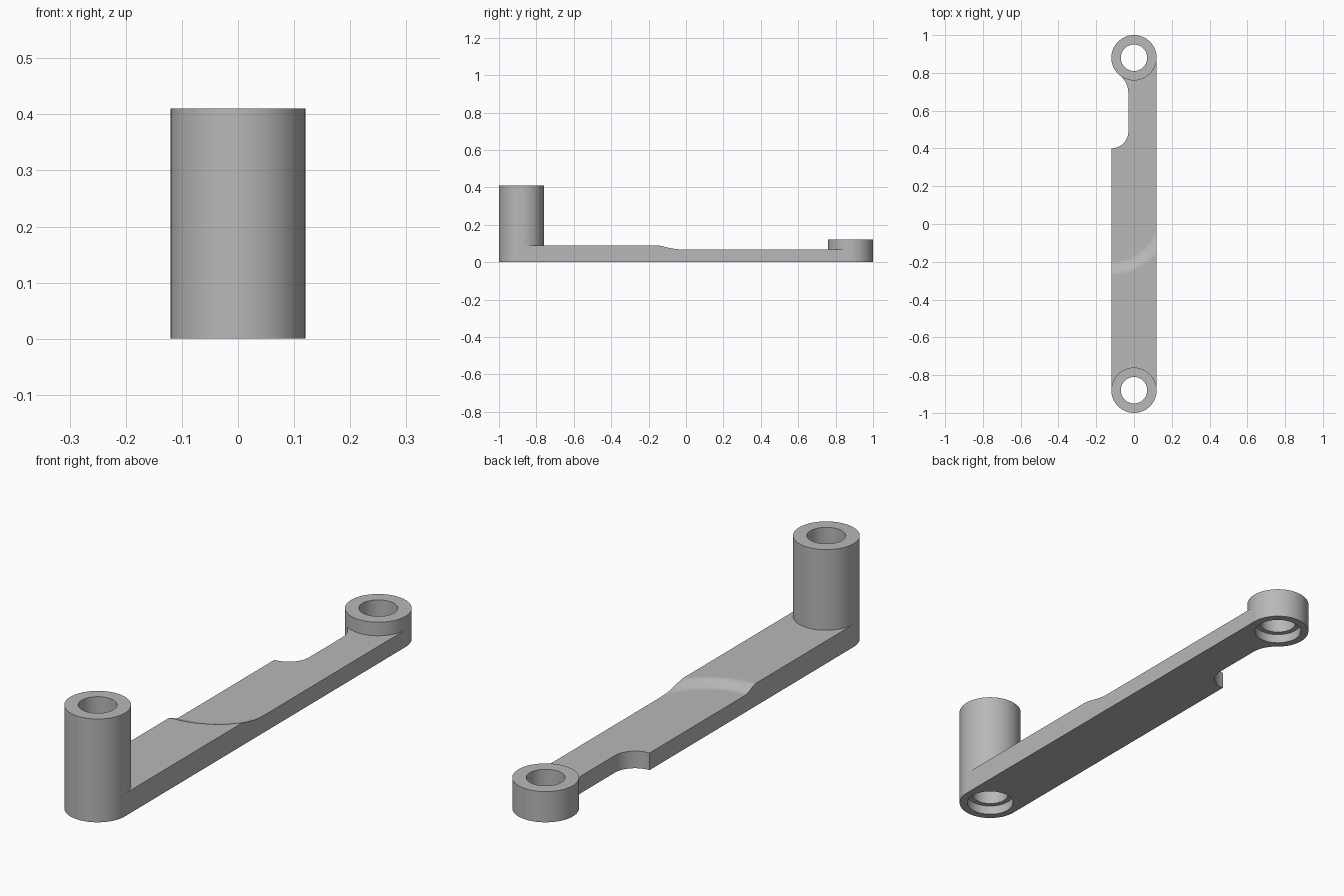
import bpy
import bmesh
from math import sin, cos, tau, radians

cube = bpy.data.objects.get("Cube")
if cube:
    bpy.data.objects.remove(cube)

HALF = 0.12      # half width of the arm and radius of both bosses
BOSS_Y = 0.88
HIGH, LOW = 0.09, 0.068
SEGMENTS = 80

grey = bpy.data.materials.new("plain grey")
grey.use_nodes = True
grey.diffuse_color = (0.48, 0.48, 0.48, 1)
grey.node_tree.nodes["Principled BSDF"].inputs["Base Color"].default_value = grey.diffuse_color


def finish(name, bm):
    bmesh.ops.recalc_face_normals(bm, faces=bm.faces)
    mesh = bpy.data.meshes.new(name)
    bm.to_mesh(mesh)
    bm.free()
    mesh.materials.append(grey)
    obj = bpy.data.objects.new(name, mesh)
    bpy.context.collection.objects.link(obj)
    return obj


def prism(name, outline, bottom, top):
    bm = bmesh.new()
    face = bm.faces.new([bm.verts.new((x, y, bottom)) for x, y in outline])
    extruded = bmesh.ops.extrude_face_region(bm, geom=[face])["geom"]
    verts = [v for v in extruded if isinstance(v, bmesh.types.BMVert)]
    bmesh.ops.translate(bm, verts=verts, vec=(0, 0, top - bottom))
    return finish(name, bm)


def lathe(name, profile, x, y):
    """Spin a closed radius/height profile around a vertical axis."""
    bm = bmesh.new()
    verts = [bm.verts.new((x + r, y, z)) for r, z in profile]
    edges = [bm.edges.new((a, b)) for a, b in zip(verts, verts[1:] + verts[:1])]
    bmesh.ops.spin(bm, geom=verts + edges, cent=(x, y, 0), axis=(0, 0, 1),
                   angle=tau, steps=SEGMENTS, use_duplicate=False)
    bmesh.ops.remove_doubles(bm, verts=bm.verts, dist=1e-5)
    bmesh.ops.dissolve_degenerate(bm, edges=bm.edges, dist=1e-6)
    return finish(name, bm)


def arc(cx, cy, radius, start, end, steps=16):
    angles = [radians(start + (end - start) * i / steps) for i in range(steps + 1)]
    return [(cx + radius * cos(a), cy + radius * sin(a)) for a in angles]


def cut(target, cutter):
    cutter.hide_render = True
    mod = target.modifiers.new("cut", "BOOLEAN")
    mod.operation = "DIFFERENCE"
    mod.solver = "EXACT"
    mod.object = cutter
    bpy.context.view_layer.objects.active = target
    bpy.ops.object.modifier_apply(modifier=mod.name)
    bpy.data.objects.remove(cutter)


# Flat arm with the rounded notch beside the rear boss
outline = [(-HALF, -BOSS_Y), (HALF, -BOSS_Y), (HALF, BOSS_Y), (0, BOSS_Y)]
outline += arc(-0.15, 0.693, 0.12, 51.3, 0)
outline += arc(-HALF, 0.49, 0.09, 0, -90)
arm = prism("arm", outline, 0, HIGH)

# Curved ramp down to the thinner rear half
RAMP_Y, INNER, OUTER = 0.045, 0.245, 0.315
ramp = []
for i in range(11):
    t = i / 10
    ramp.append((INNER + (OUTER - INNER) * t, LOW + (HIGH - LOW) * t * t * (3 - 2 * t)))
ramp_profile = [(0, LOW)] + ramp + [(OUTER, 0.2), (0, 0.2)]
cut(arm, lathe("ramp_cutter", ramp_profile, -HALF, RAMP_Y))
cut(arm, prism("rear_cutter", [(-0.5, RAMP_Y), (0.5, RAMP_Y), (0.5, 1.2), (-0.5, 1.2)], LOW, 0.2))

# Bosses: through hole with a wider counterbore underneath
bosses = []
for name, y, height in (("front_boss", -BOSS_Y, 0.41), ("rear_boss", BOSS_Y, 0.122)):
    socket = [(0, -0.1), (0.105, -0.1), (0.105, 0.2), (0, 0.2)]
    cut(arm, lathe("socket_cutter", socket, 0, y))
    profile = [(HALF, 0), (HALF, height), (0.07, height),
               (0.07, 0.037), (0.09, 0.037), (0.09, 0)]
    bosses.append(lathe(name, profile, 0, y))

# Smooth the round walls and keep the machined edges crisp
for obj in [arm] + bosses:
    bpy.ops.object.select_all(action="DESELECT")
    obj.select_set(True)
    bpy.context.view_layer.objects.active = obj
    bpy.ops.object.shade_smooth_by_angle(angle=radians(30))
    weighted = obj.modifiers.new("weighted normals", "WEIGHTED_NORMAL")
    weighted.keep_sharp = True
